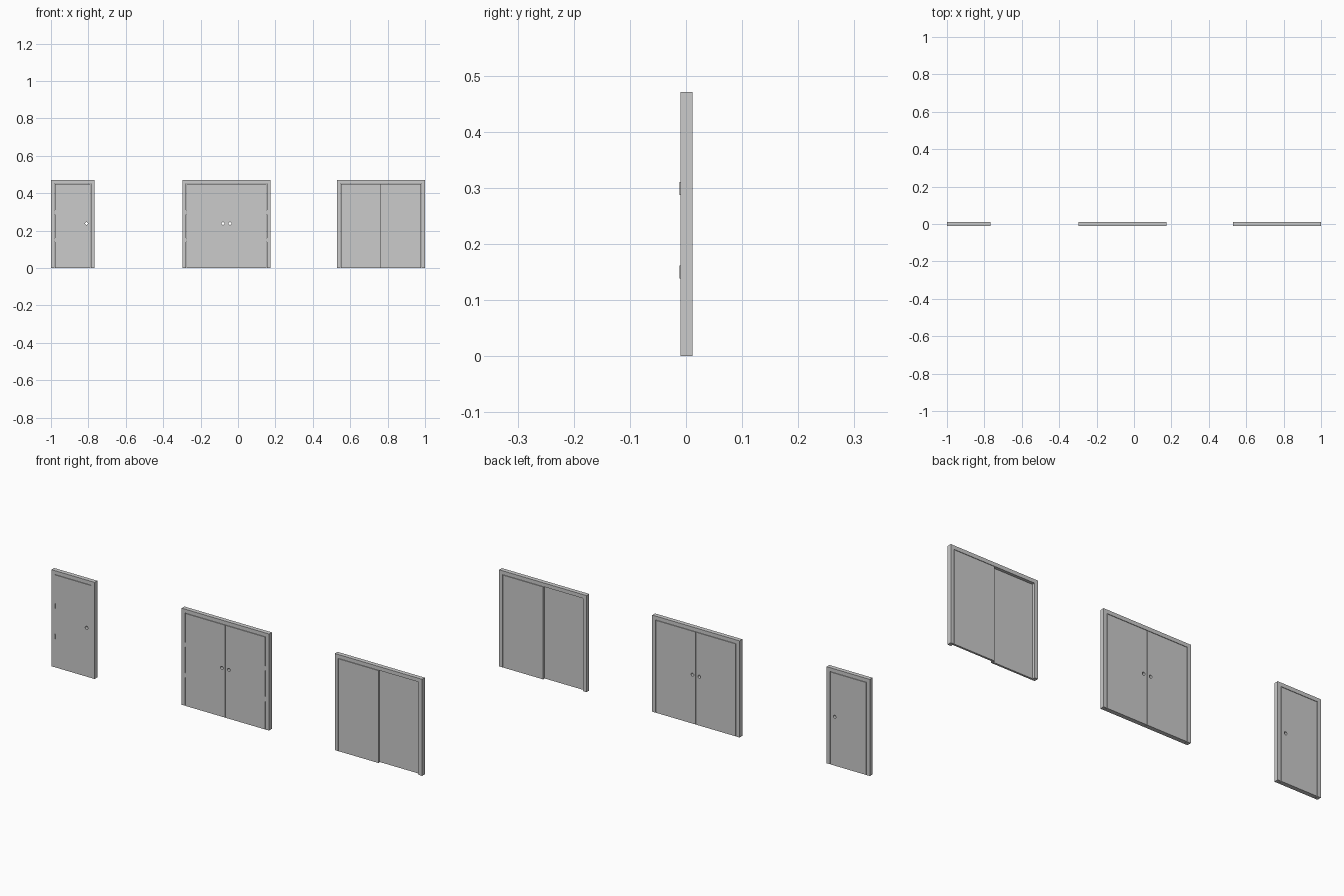
import bpy
from math import radians

if "Cube" in bpy.data.objects:
    bpy.data.objects.remove(bpy.data.objects["Cube"])

H = 0.471                 # overall height
Y0, Y1 = -0.0098, 0.0116  # frame front and back
F, GAP = 0.0185, 0.002    # frame width and clearance
HANDLE_Z, HANDLE_R = 0.238, 0.0075


def mesh_object(name, verts, faces):
    me = bpy.data.meshes.new(name)
    me.from_pydata(verts, [], faces)
    me.update()
    ob = bpy.data.objects.new(name, me)
    bpy.context.collection.objects.link(ob)
    return ob


def prism(name, profile, y0=Y0, y1=Y1):
    # extrude an x/z outline (anticlockwise from the front) along y
    n = len(profile)
    verts = [(x, y, z) for y in (y0, y1) for x, z in profile]
    faces = [tuple(range(n)), tuple(range(2 * n - 1, n - 1, -1))]
    faces += [(i, i + n, (i + 1) % n + n, (i + 1) % n) for i in range(n)]
    return mesh_object(name, verts, faces)


def panel(name, x0, x1, y0=Y0, y1=Y1):
    top = H - F - GAP
    return prism(name, [(x0, 0), (x1, 0), (x1, top), (x0, top)], y0, y1)


def frame(name, x0, x1):
    # two jambs and a head in one piece, no sill
    a, b, t = x0 + F, x1 - F, H - F
    return prism(name, [(x0, 0), (a, 0), (a, t), (b, t),
                        (b, 0), (x1, 0), (x1, H), (x0, H)])


def handle_hole(leaf, x):
    bpy.ops.mesh.primitive_cylinder_add(
        vertices=24, radius=HANDLE_R, depth=0.1,
        location=(x, 0, HANDLE_Z), rotation=(radians(90), 0, 0))
    cutter = bpy.context.object
    cutter.name = leaf.name + "_hole_cutter"
    cutter.hide_render = True
    cutter.hide_set(True)
    mod = leaf.modifiers.new("handle_hole", 'BOOLEAN')
    mod.operation = 'DIFFERENCE'
    mod.solver = 'EXACT'
    mod.object = cutter
    bpy.context.view_layer.objects.active = leaf
    bpy.context.view_layer.update()
    bpy.ops.object.select_all(action='DESELECT')
    leaf.select_set(True)
    bpy.ops.object.modifier_apply(modifier=mod.name)
    bpy.data.objects.remove(cutter)


def hinges(name, x):
    for z in (0.15, 0.299):
        bpy.ops.mesh.primitive_cylinder_add(
            vertices=16, radius=0.0018, depth=0.023, location=(x, Y0, z))
        bpy.context.object.name = name
        bpy.ops.object.shade_smooth_by_angle()


# single hinged door
a, b = -1.0, -0.767
frame("single_frame", a, b)
leaf = panel("single_leaf", a + F + GAP, b - F - GAP)
handle_hole(leaf, -0.81)
hinges("single_hinge", a + F + GAP / 2)

# double hinged door
a, b = -0.297, 0.174
mid = (a + b) / 2
frame("double_frame", a, b)
left = panel("double_leaf_left", a + F + GAP, mid - GAP / 2)
right = panel("double_leaf_right", mid + GAP / 2, b - F - GAP)
handle_hole(left, mid - 0.0187)
handle_hole(right, mid + 0.0187)
hinges("double_hinge_left", a + F + GAP / 2)
hinges("double_hinge_right", b - F - GAP / 2)

# sliding door: left panel in the front track, right panel in the back track
a, b = 0.529, 1.0
mid, ym = (a + b) / 2, (Y0 + Y1) / 2
frame("sliding_frame", a, b)
panel("sliding_panel_front", a + F + GAP, mid, Y0, ym - GAP / 2)
panel("sliding_panel_back", mid - GAP, b - F - GAP, ym + GAP / 2, Y1)
